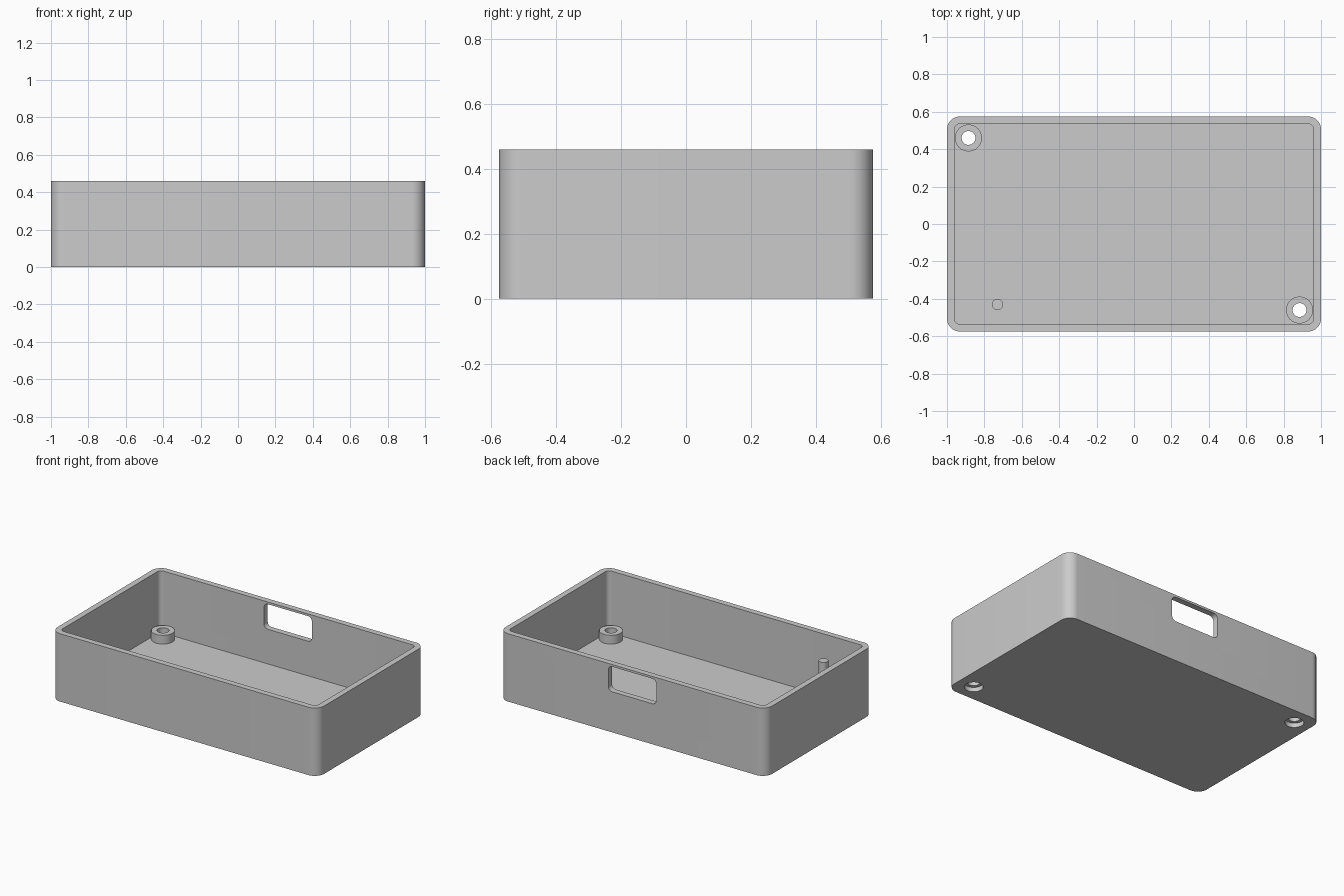
import bpy, bmesh, math
from mathutils import Matrix

if "Cube" in bpy.data.objects:
    bpy.data.objects.remove(bpy.data.objects["Cube"])

HX, HY, H = 1.0, 0.575, 0.46     # outer half sizes and height
WALL, FLOOR = 0.04, 0.04
POSTS = [(-0.885, 0.46), (0.885, -0.46)]

grey = bpy.data.materials.new("grey plastic")
grey.diffuse_color = (0.6, 0.6, 0.6, 1)
grey.use_nodes = True
grey.node_tree.nodes["Principled BSDF"].inputs["Base Color"].default_value = grey.diffuse_color


def prism(name, outline, z0, z1, matrix=None):
    """Extrude a closed xy outline from z0 to z1."""
    bm = bmesh.new()
    face = bm.faces.new([bm.verts.new((x, y, z0)) for x, y in outline])
    top = bmesh.ops.extrude_face_region(bm, geom=[face])["geom"]
    bmesh.ops.translate(bm, vec=(0, 0, z1 - z0),
                        verts=[v for v in top if isinstance(v, bmesh.types.BMVert)])
    if matrix:
        bm.transform(matrix)
    bmesh.ops.recalc_face_normals(bm, faces=bm.faces)
    mesh = bpy.data.meshes.new(name)
    bm.to_mesh(mesh)
    bm.free()
    mesh.materials.append(grey)
    obj = bpy.data.objects.new(name, mesh)
    bpy.context.collection.objects.link(obj)
    return obj


def rounded_rect(hx, hy, r, n=12):
    pts = []
    for q, (sx, sy) in enumerate([(1, 1), (-1, 1), (-1, -1), (1, -1)]):
        for i in range(n + 1):
            a = math.pi / 2 * (q + i / n)
            pts.append((sx * (hx - r) + r * math.cos(a), sy * (hy - r) + r * math.sin(a)))
    return pts


def circle(x, y, r, n=48):
    return [(x + r * math.cos(2 * math.pi * i / n), y + r * math.sin(2 * math.pi * i / n))
            for i in range(n)]


def combine(target, tool, operation):
    """Apply a boolean and discard the tool."""
    mod = target.modifiers.new("boolean", 'BOOLEAN')
    mod.operation, mod.solver, mod.object = operation, 'EXACT', tool
    bpy.context.view_layer.objects.active = target
    bpy.ops.object.modifier_apply(modifier=mod.name)
    bpy.data.objects.remove(tool)


# Open tray
tray = prism("tray", rounded_rect(HX, HY, 0.07), 0, H)
combine(tray, prism("cavity", rounded_rect(HX - WALL, HY - WALL, 0.03), FLOOR, H + 0.1),
        'DIFFERENCE')

# Screw posts, drilled through with a recess for the screw head underneath
for x, y in POSTS:
    combine(tray, prism("post", circle(x, y, 0.072), 0.02, 0.10), 'UNION')
    combine(tray, prism("screw_hole", circle(x, y, 0.037), -0.1, 0.3), 'DIFFERENCE')
    combine(tray, prism("head_recess", circle(x, y, 0.058), -0.1, 0.03), 'DIFFERENCE')

# Tall locating pin
combine(tray, prism("pin", circle(-0.73, -0.43, 0.03, 32), 0.02, 0.34), 'UNION')

# Rounded port opening just below the rim of the back wall
port = Matrix.Translation((0, HY, 0.36)) @ Matrix.Rotation(math.pi / 2, 4, 'X')
combine(tray, prism("port", rounded_rect(0.18, 0.085, 0.03), -0.1, 0.1, port), 'DIFFERENCE')

bpy.ops.object.select_all(action='DESELECT')
tray.select_set(True)
bpy.context.view_layer.objects.active = tray
bpy.ops.object.shade_smooth_by_angle(angle=math.radians(30))
